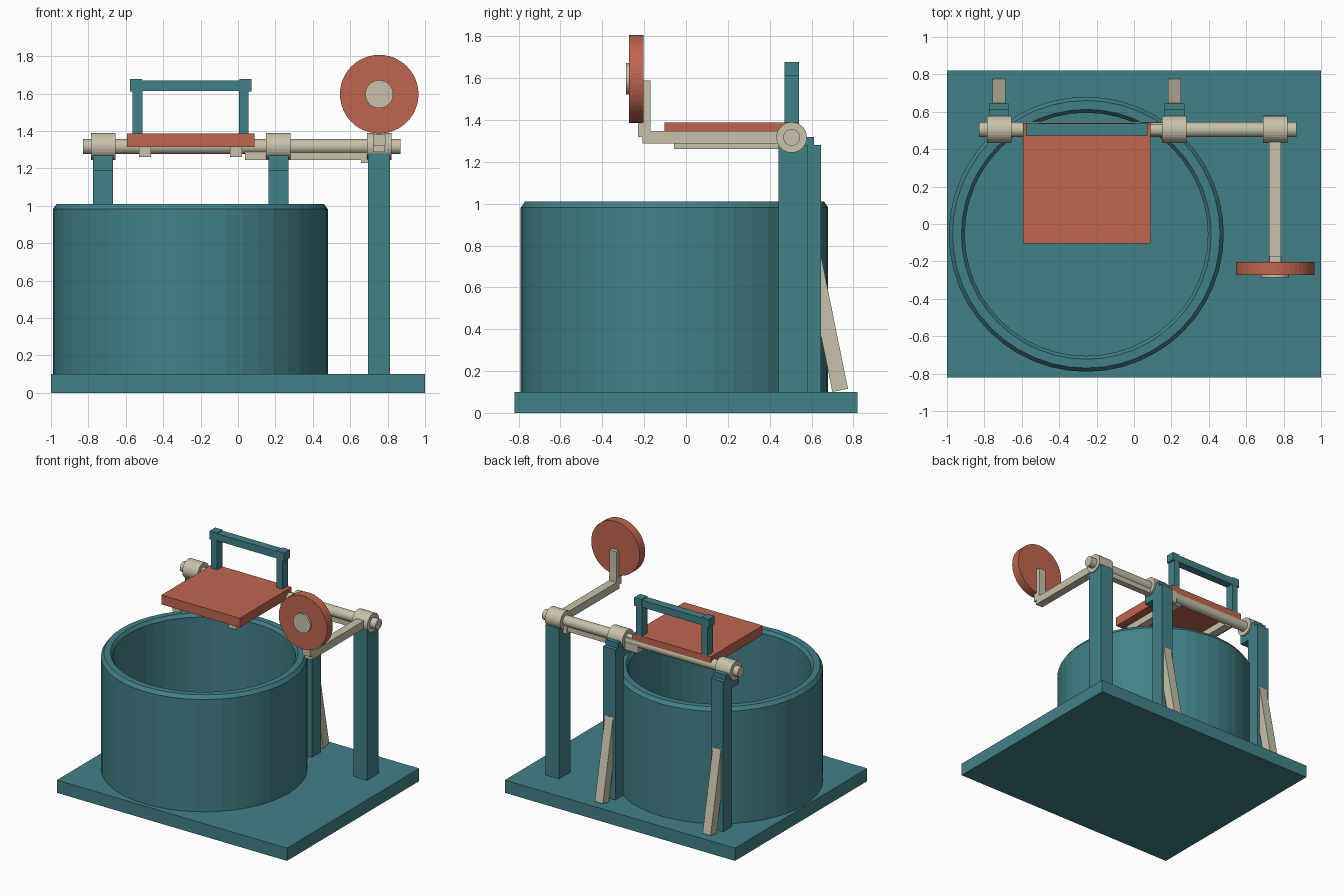
import bpy, bmesh, math
from mathutils import Matrix, Vector

if "Cube" in bpy.data.objects:
    bpy.data.objects.remove(bpy.data.objects["Cube"])


def material(name, rgb):
    m = bpy.data.materials.new(name)
    m.diffuse_color = (*rgb, 1)
    m.use_nodes = True
    m.node_tree.nodes["Principled BSDF"].inputs["Base Color"].default_value = m.diffuse_color
    return m


TEAL = material("teal_paint", (0.055, 0.22, 0.245))
RED = material("red_paint", (0.52, 0.13, 0.08))
BEIGE = material("beige_metal", (0.58, 0.54, 0.41))


def finish(name, bm, mat):
    bmesh.ops.recalc_face_normals(bm, faces=bm.faces[:])
    me = bpy.data.meshes.new(name)
    bm.to_mesh(me)
    bm.free()
    ob = bpy.data.objects.new(name, me)
    bpy.context.collection.objects.link(ob)
    me.materials.append(mat)
    return ob


def box(name, x, y, z, mat):
    """Box from (min, max) pairs."""
    bm = bmesh.new()
    size = Matrix.Diagonal((x[1] - x[0], y[1] - y[0], z[1] - z[0], 1))
    mid = Matrix.Translation([sum(p) / 2 for p in (x, y, z)])
    bmesh.ops.create_cube(bm, size=1, matrix=mid @ size)
    return finish(name, bm, mat)


def rod(name, a, b, r, mat, sides=32):
    """Cylinder between two points."""
    a, b = Vector(a), Vector(b)
    bm = bmesh.new()
    turn = (b - a).to_track_quat('Z', 'Y').to_matrix().to_4x4()
    bmesh.ops.create_cone(bm, cap_ends=True, segments=sides, radius1=r, radius2=r,
                          depth=(b - a).length, matrix=Matrix.Translation((a + b) / 2) @ turn)
    return finish(name, bm, mat)


def strut(name, a, b, width, thick, mat):
    """Slanted bar in the YZ plane."""
    a, b = Vector(a), Vector(b)
    d = b - a
    bm = bmesh.new()
    turn = Matrix.Rotation(math.atan2(-d.y, d.z), 4, 'X')
    bmesh.ops.create_cube(bm, size=1, matrix=Matrix.Translation((a + b) / 2) @ turn
                          @ Matrix.Diagonal((width, thick, d.length, 1)))
    return finish(name, bm, mat)


def lathe(name, center, profile, mat, sides=48):
    """Spin an (r, z) profile; end points on the axis close the shape."""
    bm = bmesh.new()
    vs = [bm.verts.new((r, 0, z)) for r, z in profile]
    es = [bm.edges.new(p) for p in zip(vs, vs[1:])]
    bmesh.ops.spin(bm, geom=vs + es, cent=(0, 0, 0), axis=(0, 0, 1),
                   angle=math.tau, steps=sides, use_duplicate=False)
    bmesh.ops.remove_doubles(bm, verts=bm.verts[:], dist=1e-4)
    bmesh.ops.translate(bm, verts=bm.verts[:], vec=center)
    return finish(name, bm, mat)


AY, AZ = 0.505, 1.317   # hinge axis

# base plate and open tub with chamfered rim
box("base_plate", (-1, 1), (-0.82, 0.82), (0, 0.1), TEAL)
lathe("tub", (-0.255, -0.055, 0),
      [(0, 0.1), (0.735, 0.1), (0.735, 0.982), (0.715, 1.01),
       (0.668, 1.01), (0.65, 0.985), (0.65, 0.16), (0, 0.16)], TEAL)

# rear posts with saddles and braces
for side, x in (("left", -0.721), ("right", 0.216)):
    w = (x - 0.053, x + 0.053)
    box(side + "_post", w, (0.535, 0.645), (0.1, 1.28), TEAL)
    box(side + "_saddle", w, (0.45, 0.613), (1.19, 1.32), TEAL)
    strut(side + "_brace", (x, 0.737, 0.108), (x, 0.61, 0.735), 0.07, 0.076, BEIGE)
box("crank_post", (0.695, 0.813), (0.442, 0.584), (0.1, 1.28), TEAL)

# hinge shaft and bearing collars
rod("hinge_shaft", (-0.83, AY, AZ), (0.87, AY, AZ), 0.04, BEIGE)
for name, x in (("left", -0.721), ("middle", 0.215), ("right", 0.755)):
    rod(name + "_collar", (x - 0.066, AY, AZ), (x + 0.066, AY, AZ), 0.073, BEIGE)

# linkage bar under the shaft
box("link_bar", (0.037, 0.69), (0.48, 0.53), (1.246, 1.285), BEIGE)
box("link_inner_block", (0.037, 0.16), (0.477, 0.542), (1.246, 1.346), BEIGE)
box("link_outer_block", (0.658, 0.695), (0.48, 0.535), (1.228, 1.32), BEIGE)

# lid panel and ribs
box("lid_panel", (-0.594, 0.088), (-0.103, 0.54), (1.315, 1.388), RED)
for side, x in (("left", -0.498), ("right", -0.01)):
    box(side + "_lid_rib", (x - 0.032, x + 0.032), (-0.057, 0.5), (1.262, 1.318), BEIGE)

# lid handle
for side, x, s in (("left", -0.537, -1), ("right", 0.031, 1)):
    box(side + "_handle_post", (x - 0.026, x + 0.026), (0.472, 0.54), (1.385, 1.62), TEAL)
    c = x + s * 0.008
    box(side + "_handle_corner", (c - 0.032, c + 0.032), (0.47, 0.541), (1.612, 1.677), TEAL)
box("handle_bar", (-0.54, 0.035), (0.474, 0.538), (1.615, 1.671), TEAL)

# crank arm, upright and hand wheel
CX, CZ = 0.755, 1.597
box("crank_arm", (CX - 0.032, CX + 0.032), (-0.208, 0.47), (1.287, 1.348), BEIGE)
box("crank_elbow", (CX - 0.033, CX + 0.033), (-0.23, -0.17), (1.32, 1.383), BEIGE)
box("crank_upright", (CX - 0.03, CX + 0.03), (-0.215, -0.17), (1.32, 1.588), BEIGE)
rod("hand_wheel", (CX, -0.272, CZ), (CX, -0.202, CZ), 0.21, RED, 48)
rod("wheel_hub", (CX, -0.287, CZ), (CX, -0.21, CZ), 0.075, BEIGE)
